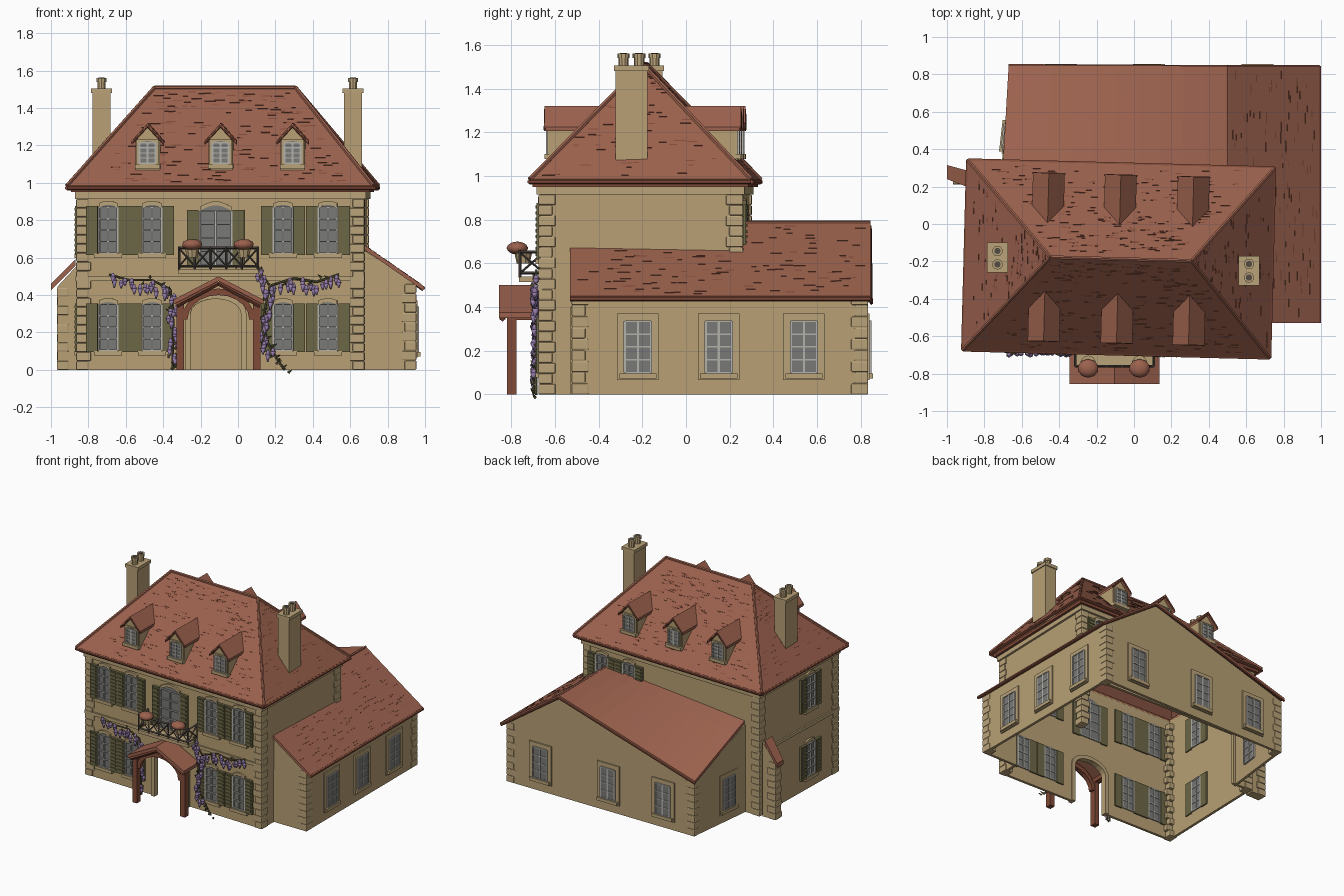
import bpy, bmesh, math, random
from mathutils import Matrix, Vector

if "Cube" in bpy.data.objects:
    bpy.data.objects.remove(bpy.data.objects["Cube"])
random.seed(4)
COLORS = {
    "sand_wall": (.48, .35, .175), "light_stone": (.49, .365, .19), "roof_tile": (.33, .12, .075),
    "dark_iron": (.085, .07, .06), "red_wood": (.22, .07, .04), "olive_shutter": (.15, .135, .06),
    "grey_glass": (.19, .19, .185), "pale_bar": (.45, .44, .40), "vine_green": (.12, .11, .05),
    "lilac_bloom": (.30, .20, .40)}
W, S, R, D, WD, O, G, P, V, L = COLORS
parts = {}
Tr = lambda x, y, z=0: Matrix.Translation((x, y, z))
Rz = lambda a: Matrix.Rotation(math.radians(a), 4, 'Z')
I = Matrix()

def bm_of(name, mat):
    return parts.setdefault((name, mat), bmesh.new())

def panel(name, mat, T, pts, d):
    """Closed polygon pushed along d."""
    bm, d = bm_of(name, mat), Vector(d)
    a = [bm.verts.new(T @ Vector(p)) for p in pts]
    b = [bm.verts.new(T @ (Vector(p) + d)) for p in pts]
    bm.faces.new(a)
    bm.faces.new(b[::-1])
    for i in range(len(a)):
        bm.faces.new((a[i], a[i - 1], b[i - 1], b[i]))

def prism(name, mat, T, pts, y0, y1):
    panel(name, mat, T, [(x, y0, z) for x, z in pts], (0, y1 - y0, 0))

def box(name, mat, T, x, y, z):
    prism(name, mat, T, [(x[0], z[0]), (x[1], z[0]), (x[1], z[1]), (x[0], z[1])], *y)

def tube(name, mat, T, p, q, r, r2=None, seg=6):
    p, q = Vector(p), Vector(q)
    rot = (q - p).to_track_quat('Z', 'Y').to_matrix().to_4x4()
    bmesh.ops.create_cone(bm_of(name, mat), cap_ends=True, segments=seg, radius1=r, radius2=r if r2 is None else r2,
                          depth=(q - p).length, matrix=T @ Matrix.Translation((p + q) / 2) @ rot)

def roof(name, T, f, count):
    """Roof slab (first edge is the eave) with an eave edge and short dark tile joints."""
    panel(name, R, T, list(dict.fromkeys(f)), (0, 0, -.025))
    a, b, c, d = map(Vector, f)
    drop = Vector((0, 0, -.012))
    tube("roof_eave_edges", WD, T, a + drop, b + drop, .011)
    e, up = (b - a).normalized(), ((c + d) - (a + b)).normalized()
    n = e.cross(up) * .002
    for _ in range(count):
        w = e * random.uniform(.01, .03)
        u, v = random.uniform(.06, .94), random.uniform(.03, .95)
        p = a.lerp(b, u).lerp(d.lerp(c, u), v)
        panel("tile_joints", WD, T, [p - w, p + w, p + w + up * .005, p - w + up * .005], n)

def window(T, u, z0, w, h, shutters=True, rise=.012, s=0):
    """Window on a facade whose outward side is -y; s is the width of a stone surround."""
    x0, x1, z1 = u - w / 2, u + w / 2, z0 + h
    arch = [(x1 - w * i / 6, z1 + rise * math.sin(math.pi * i / 6)) for i in range(7)]
    prism("window_glass", G, T, [(x0, z0), (x1, z0)] + arch, -.014 if s else -.006, .026)
    for x in (x0, u, x1):
        box("window_bars", P, T, (x - .005, x + .005), (-.018, .03), (z0, z1))
    for z in (z0 + h * i / 4 for i in range(5)):
        box("window_bars", P, T, (x0, x1), (-.018, .03), (z - .0035, z + .0035))
    box("window_sills", S, T, (x0 - .025, x1 + .025), (-.025, .01), (z0 - .028, z0 - .004))
    if s:
        box("window_surrounds", S, T, (x0 - s, x1 + s), (-.01, .01), (z0 - s, z1 + s))
    else:
        prism("window_lintels", S, T, arch + [(x, z + .022) for x, z in arch[::-1]], -.014, .01)
    for a in (x0 - .068, x1 + .006) if shutters else ():
        box("shutters", O, T, (a, a + .062), (-.02, .03), (z0 - .01, z1 + .005))
        for z in (z0 + h * (i + .3) / 9 for i in range(9)):
            box("shutters", O, T, (a + .008, a + .054), (-.025, -.02), (z, z + .014))

def quoins(T, x, y, z1, inx, iny):
    n = int(z1 / .047)
    for i in range(n):
        lx, ly = (.07, .055) if i % 2 else (.055, .07)
        box("corner_stones", S, T, sorted((x - inx * .009, x + inx * lx)), sorted((y - iny * .009, y + iny * ly)),
            (i * z1 / n, (i + .98) * z1 / n))

def arc(cx, cz, rx, rz, n=10):
    return [(cx - rx * math.cos(math.pi * i / n), cz + rz * math.sin(math.pi * i / n)) for i in range(n + 1)]

# Main house, turned slightly clockwise; inner walls towards the wing stay open low down
M, HW, HD = Tr(-.082, -.187) @ Rz(-1.5), .762, .46
FF, FB = M @ Tr(0, -HD), M @ Rz(180) @ Tr(0, -HD)
FL, FR = M @ Rz(-90) @ Tr(0, -HW), M @ Rz(90) @ Tr(0, -HW)
door, outer = arc(-.025, .30, .135, .08), arc(-.025, .30, .165, .11)
prism("front_wall", W, FF, [(-HW, 0), (-.16, 0)] + door + [(.11, 0), (HW, 0), (HW, .96), (-HW, .96)], 0, .02)
prism("door_surround", S, FF, [(-.16, 0)] + door + [(.11, 0), (.14, 0)] + outer[::-1] + [(-.19, 0)], -.015, .03)
box("left_wall", W, FL, (-HD, HD), (0, .02), (0, .96))
prism("right_wall", W, FR, [(-HD, 0), (-.32, 0), (-.32, .4), (HD, .4), (HD, .96), (-HD, .96)], 0, .02)
prism("back_wall", W, FB, [(-HW, .4), (.6, .4), (.6, 0), (HW, 0), (HW, .96), (-HW, .96)], 0, .02)
for T, h in ((FF, HW), (FL, HD), (FB, HW), (FR, HD)):
    box("cornice", S, T, (-h - .016, h + .016), (-.016, .02), (.915, .95))
    box("eave_board", WD, T, (-h - .035, h + .035), (-.035, .02), (.95, .972))
    if T in (FF, FL):
        box("string_course", S, T, (-h - .01, h + .01), (-.012, .01), (.475, .5))
for sx, sy in ((-1, -1), (-1, 1), (1, -1), (1, 1)):
    quoins(M, sx * HW, sy * HD, .915, -sx, -sy)
for z in (.105, .625):
    window(FL, .13, z, .1, .245)
    for u in (-.60, -.365, .335, .575):
        window(FF, u, z, .1, .245)
for u in (-.60, -.365):
    window(FB, u, .625, .1, .24)
window(FF, -.025, .56, .17, .29, True, .03)

# Hipped roof
EX, EY, EZ = .82, .507, .985
A, B, C, E = (-EX, -EY, EZ), (EX, -EY, EZ), (EX, EY, EZ), (-EX, EY, EZ)
r0, r1 = (-.365, 0, 1.51), (.39, 0, 1.51)
for f, n in (((A, B, r1, r0), 190), ((B, C, r1, r1), 70), ((C, E, r0, r1), 190), ((E, A, r0, r0), 70)):
    roof("main_roof", M, f, n)
for p, q in ((A, r0), (E, r0), (B, r1), (C, r1), (r0, r1)):
    tube("roof_ridge_tiles", R, M, p, q, .011)

# Dormers, front and back
for T in (M @ Rz(turn) @ Tr(x, -.425) for turn in (0, 180) for x in (-.39, 0, .385)):
    prism("dormers", W, T, [(-.065, 1.07), (.065, 1.07), (.065, 1.225), (0, 1.3), (-.065, 1.225)], 0, .27)
    window(T, 0, 1.105, .085, .11, False, .008, .016)
    for s in (-1, 1):
        x = s * .085
        panel("dormer_roofs", R, T, [(0, -.025, 1.32), (x, -.025, 1.225), (x, .22, 1.225), (0, .265, 1.32)], (0, 0, -.02))
        tube("dormer_edges", WD, T, (0, -.022, 1.304), (x, -.022, 1.212), .006)

# Chimneys
for T in (Tr(-.73, -.18), Tr(.615, -.25)):
    box("chimneys", W, T, (-.048, .048), (-.073, .073), (1.03, 1.5))
    box("chimney_caps", S, T, (-.055, .055), (-.08, .08), (1.48, 1.505))
    for py in (-.036, .036):
        tube("chimney_pots", S, T, (0, py, 1.5), (0, py, 1.545), .023, seg=10)
        tube("chimney_pots", S, T, (0, py, 1.54), (0, py, 1.56), .028, seg=10)
        tube("chimney_flues", D, T, (0, py, 1.55), (0, py, 1.562), .017, seg=10)

# Side and rear wing
WE, WB, WW = Tr(.95, 0) @ Rz(90), Tr(0, .83) @ Rz(180), Tr(-.687, .47) @ Rz(-96.5)
box("wing_side_wall", W, WE, (-.52, .83), (0, .02), (0, .46))
prism("wing_front_wall", W, I, [(.66, 0), (.95, 0), (.95, .46), (.66, .65)], -.52, -.50)
prism("wing_rear_wall", W, I, [(-.65, 0), (.95, 0), (.95, .46), (.5, .765), (-.65, .42)], .81, .83)
panel("wing_west_wall", W, I, [(-.65, .83, 0), (-.715, .26, 0), (-.715, .26, .69), (-.65, .83, .42)], (.02, 0, 0))
for T, u in ((WE, -.22), (WE, .15), (WE, .54), (WB, -.66), (WB, -.08), (WB, .39), (WW, 0)):
    window(T, u, .1, .12, .235, False, 0, .035)
quoins(I, .945, .825, .46, -1, -1)
quoins(I, .945, -.515, .46, -1, 1)
quoins(I, -.65, .825, .42, 1, -1)
roof("wing_roof", I, ((.99, -.53, .45), (.99, .27, .45), (.67, .27, .672), (.67, -.53, .672)), 50)
roof("wing_roof", I, ((.99, .25, .45), (.99, .845, .45), (.5, .845, .79), (.5, .25, .79)), 50)
tube("wing_ridge", R, I, (.5, .25, .786), (.5, .845, .786), .01)
# twisted west slope of the rear roof
ra, rb, rc, rd = map(Vector, ((.5, .845, .79), (-.67, .85, .44), (-.705, .25, .72), (.5, .25, .79)))
q = lambda s, t: ra.lerp(rb, s / 10).lerp(rd.lerp(rc, s / 10), t / 4)
for i, j in ((i, j) for i in range(10) for j in range(4)):
    panel("rear_roof", R, I, [q(i, j), q(i + 1, j), q(i + 1, j + 1), q(i, j + 1)], (0, 0, -.025))
for b in (rb, (.99, .845, .45)):
    tube("rear_verge", WD, Tr(0, -.002, -.022), ra, b, .008)

# Stub wall with a small sloping roof on the left
prism("stub_wall", W, I, [(-.965, 0), (-.85, 0), (-.85, .57), (-.965, .445)], .215, .28)
quoins(I, -.96, .28, .44, 1, -1)
panel("stub_roof", R, I, [(-1, .24, .46), (-.87, .19, .59), (-.87, .28, .59), (-1, .315, .46)], (0, 0, -.035))

# Porch
PT = Tr(-.105, 0)
prism("porch_arch", WD, PT, arc(0, .27, .195, .165) + arc(0, .27, .165, .13)[::-1], -.815, -.78)
for s in (-1, 1):
    xs, x = sorted((s * .185, s * .225)), s * .24
    box("porch_posts", WD, PT, xs, (-.82, -.775), (0, .37))
    box("porch_beams", WD, PT, xs, (-.82, -.66), (.34, .37))
    panel("porch_roof", R, PT, [(0, -.855, .5), (x, -.855, .375), (x, -.67, .375), (0, -.67, .5)], (0, 0, -.025))
    tube("porch_rafters", WD, PT, (0, -.84, .465), (s * .225, -.84, .345), .014, seg=4)

# Balcony with crossed iron railing and planted pots
box("balcony_floor", S, PT, (-.215, .215), (-.765, -.64), (.515, .54))
spans = [((-.21 + .084 * i, -.76), (-.126 + .084 * i, -.76)) for i in range(5)]
for p, q in spans + [((s * .21, -.76), (s * .21, -.65)) for s in (-1, 1)]:
    for za, zb, r in ((.555, .65, .005), (.65, .555, .005), (.555, .555, .007), (.652, .652, .007)):
        tube("balcony_railing", D, PT, p + (za,), q + (zb,), r, seg=4)
    for e in (p, q):
        tube("balcony_posts", D, PT, e + (.535,), e + (.66,), .007, seg=4)
for x in (-.14, .135):
    tube("flower_pots", S, PT, (x, -.745, .60), (x, -.745, .655), .03, .042, 10)
    bmesh.ops.create_icosphere(bm_of("flower_bushes", R), subdivisions=2, radius=1,
                               matrix=PT @ Tr(x, -.772, .67) @ Matrix.Diagonal((.056, .05, .03, 1)))

# Climbing wisteria
paths = [[(-.69, .51), (-.58, .48), (-.46, .48), (-.36, .43), (-.345, .25), (-.35, 0)],
         [(.54, .51), (.42, .47), (.30, .49), (.17, .45), (.14, .30), (.15, .16), (.22, .04), (.25, 0)],
         [(.17, .45), (.12, .52), (.10, .57)]]
for (x0, z0), (x1, z1) in (seg for path in paths for seg in zip(path, path[1:])):
    tube("vines", V, I, (x0, -.685, z0), (x1, -.685, z1), .006)
    n = max(3, int(math.hypot(x1 - x0, z1 - z0) / .015))
    for k in range(n):
        t, y, h = (k + random.random()) / n, random.uniform(-.7, -.685), random.uniform(.04, .07)
        x, z = x0 + (x1 - x0) * t + random.uniform(-.025, .025), z0 + (z1 - z0) * t + random.uniform(-.025, .015)
        if k % 3 < 2 and z > .08:
            tube("wisteria_blooms", L, I, (x, y, z - h), (x, y, z - h * .4), .004, .016)
            tube("wisteria_blooms", L, I, (x, y, z - h * .4), (x, y, z), .016, .006)
        else:
            tube("vine_leaves", V, I, (x, y, z), (x + random.uniform(-.03, .03), y - .012, z + .015), .009, .002, 4)

# Turn the collected meshes into objects
for (name, mat), bm in parts.items():
    bmesh.ops.recalc_face_normals(bm, faces=bm.faces[:])
    me = bpy.data.meshes.new(name)
    bm.to_mesh(me)
    m = bpy.data.materials.get(mat) or bpy.data.materials.new(mat)
    m.diffuse_color = (*COLORS[mat], 1)
    m.use_nodes = True
    m.node_tree.nodes["Principled BSDF"].inputs["Base Color"].default_value = m.diffuse_color
    me.materials.append(m)
    ob = bpy.data.objects.new(name, me)
    bpy.context.collection.objects.link(ob)
    if name in ("flower_bushes", "wisteria_blooms"):
        me.shade_smooth()
    if name == "corner_stones":
        bev = ob.modifiers.new("rounded", 'BEVEL')
        bev.width, bev.segments = .006, 2
